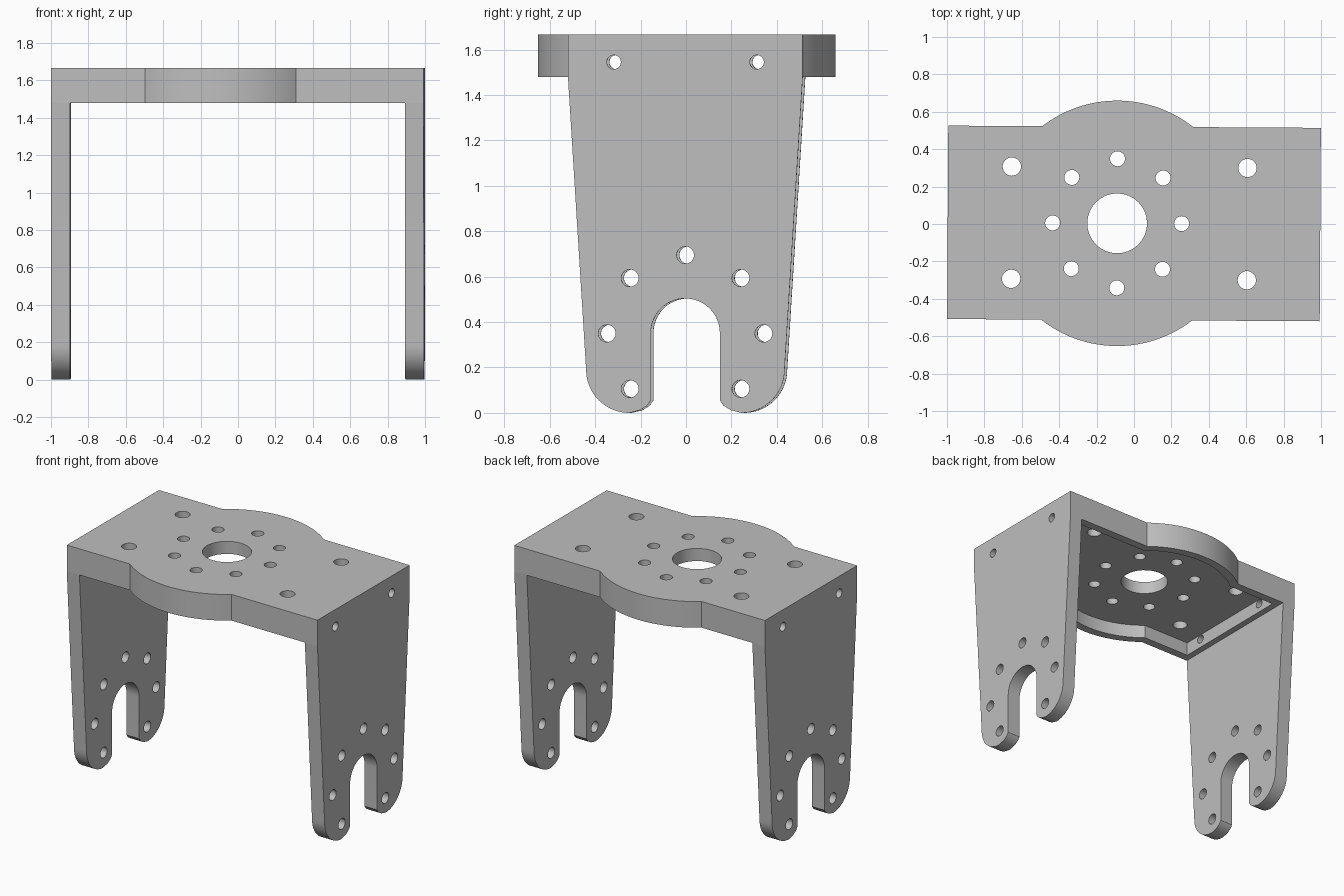
import bpy, bmesh
from math import cos, sin, pi, sqrt, atan2
from mathutils import Matrix, Vector

cube = bpy.data.objects.get("Cube")
if cube:
    bpy.data.objects.remove(cube, do_unlink=True)

grey = bpy.data.materials.new("light_grey")
grey.use_nodes = True
colour = (0.52, 0.52, 0.52, 1)
grey.diffuse_color = colour
grey.node_tree.nodes["Principled BSDF"].inputs["Base Color"].default_value = colour

TOP, UNDER, CEILING = 1.667, 1.48, 1.577
HALF_X, HALF_Y, LEG_T = 0.996, 0.517, 0.1
HUB_X, HUB_R = -0.09, 0.656
# whole bracket sits very slightly turned on its base
PLACE = Matrix.Translation((0, 0.003, 0)) @ Matrix.Rotation(-0.006, 4, 'Z')


def arc(cx, cy, r, a0, a1, n=24):
    return [(cx + r * cos(a0 + (a1 - a0) * i / n),
             cy + r * sin(a0 + (a1 - a0) * i / n)) for i in range(n + 1)]


def circle(cx, cy, r):
    return arc(cx, cy, r, 0, 2 * pi, 32)[:-1]


def prisms(name, outlines, lo, hi, along_x=False):
    """Extrude closed outlines along z, or along x when they lie in the yz plane."""
    bm = bmesh.new()
    for pts in outlines:
        def place(p, h):
            return Vector((h, p[0], p[1])) if along_x else Vector((p[0], p[1], h))
        face = bm.faces.new([bm.verts.new(place(p, lo)) for p in pts])
        ext = bmesh.ops.extrude_face_region(bm, geom=[face])
        verts = [v for v in ext["geom"] if isinstance(v, bmesh.types.BMVert)]
        shift = place((0, 0), hi - lo)
        bmesh.ops.translate(bm, verts=verts, vec=shift)
    bmesh.ops.recalc_face_normals(bm, faces=bm.faces)
    mesh = bpy.data.meshes.new(name)
    bm.to_mesh(mesh)
    bm.free()
    mesh.materials.append(grey)
    obj = bpy.data.objects.new(name, mesh)
    bpy.context.collection.objects.link(obj)
    return obj


def cut(obj, cutter):
    cutter.hide_render = True
    mod = obj.modifiers.new("cut", 'BOOLEAN')
    mod.operation, mod.solver, mod.object = 'DIFFERENCE', 'EXACT', cutter
    bpy.context.view_layer.objects.active = obj
    bpy.ops.object.modifier_apply(modifier=mod.name)
    bpy.data.objects.remove(cutter, do_unlink=True)


def finish(obj):
    obj.data.transform(PLACE)
    bpy.ops.object.select_all(action='DESELECT')
    obj.select_set(True)
    bpy.context.view_layer.objects.active = obj
    bpy.ops.object.shade_smooth_by_angle(angle=0.6)


def plate_outline(hx, hy, r):
    """Rectangle with a round bulge on both long sides."""
    a = atan2(hy, sqrt(r * r - hy * hy))
    return ([(hx, -hy), (hx, hy)] + arc(HUB_X, 0, r, a, pi - a, 32)
            + [(-hx, hy), (-hx, -hy)] + arc(HUB_X, 0, r, pi + a, 2 * pi - a, 32))


# top plate, hollowed from below
plate = prisms("top_plate", [plate_outline(HALF_X, HALF_Y, HUB_R)], UNDER, TOP)
cut(plate, prisms("recess", [plate_outline(0.85, HALF_Y - 0.06, HUB_R - 0.06)],
                  UNDER - 0.1, CEILING))

# centre bore, ring of bolt holes, corner holes
holes = [circle(HUB_X, 0, 0.16)]
holes += [circle(HUB_X + 0.345 * cos(k * pi / 4), 0.345 * sin(k * pi / 4), 0.04)
          for k in range(8)]
holes += [circle(x, y, 0.049) for x in (-0.655, 0.605) for y in (-0.3, 0.3)]
cut(plate, prisms("plate_holes", holes, UNDER - 0.1, TOP + 0.1))

# screw holes through the plate ends
cut(plate, prisms("end_holes", [circle(y, 1.545, 0.031) for y in (-0.315, 0.315)],
                  -1.2, 1.2, True))
finish(plate)

# tapered legs with a forked foot
half = [(HALF_Y, UNDER)] + arc(0.247, 0.19, 0.19, 0, -pi / 2, 16)
half += [(0.2, 0.012), (0.168, 0.032), (0.152, 0.055)]
half += arc(0, 0.352, 0.152, 0, pi / 2, 16)
profile = half + [(-y, z) for y, z in reversed(half[:-1])]
leg_holes = [circle(0.345 * cos(k * pi / 4), 0.35 + 0.345 * sin(k * pi / 4), 0.038)
             for k in range(-1, 6)]
for name, x0 in (("left_leg", HALF_X - LEG_T), ("right_leg", -HALF_X)):
    leg = prisms(name, [profile], x0, x0 + LEG_T, True)
    cut(leg, prisms("leg_holes", leg_holes, x0 - 0.1, x0 + LEG_T + 0.1, True))
    finish(leg)
